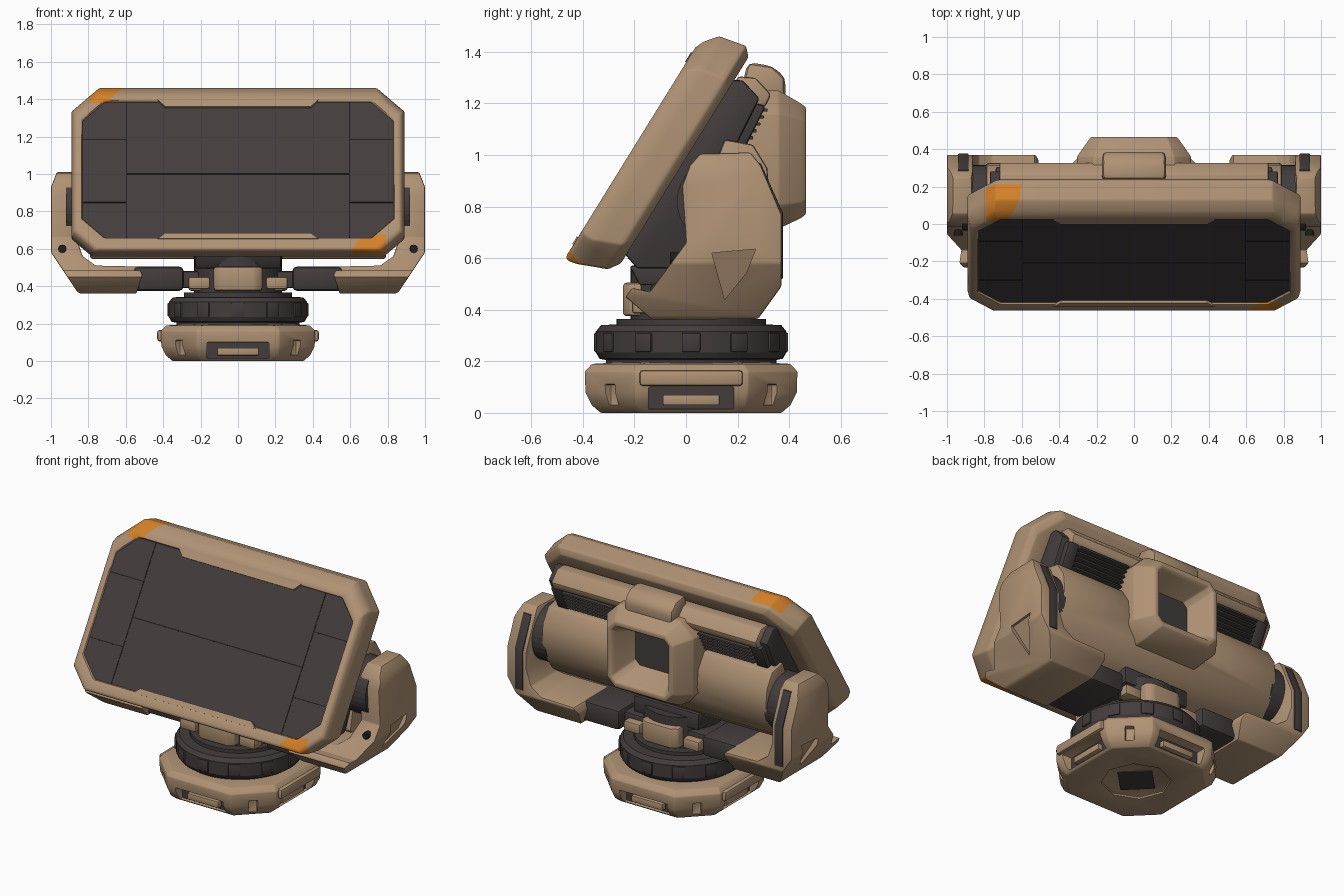
import bpy, bmesh, math
from mathutils import Vector

if "Cube" in bpy.data.objects:
    bpy.data.objects.remove(bpy.data.objects["Cube"])


def material(name, rgb):
    m = bpy.data.materials.new(name)
    m.diffuse_color = (*rgb, 1)
    m.use_nodes = True
    m.node_tree.nodes["Principled BSDF"].inputs["Base Color"].default_value = m.diffuse_color
    return m


TAN = material("tan", (.43, .287, .175))
DARK = material("dark_grey", (.056, .046, .045))
BLACK = material("groove_black", (.014, .013, .013))
ORANGE = material("orange", (.66, .22, .022))
CY = .02  # centre of the turntable in y


def finish(o, bevel=0, cutters=(), op='DIFFERENCE', seg=2):
    """Apply booleans and bevel, then smooth shade by angle."""
    for c in cutters:
        m = o.modifiers.new("cut", 'BOOLEAN')
        m.object, m.operation, m.solver = c, op, 'EXACT'
        c.hide_render = True
    if bevel:
        m = o.modifiers.new("bevel", 'BEVEL')
        m.width, m.segments, m.limit_method = bevel, seg, 'ANGLE'
        m.angle_limit = math.radians(28)
    dg = bpy.context.evaluated_depsgraph_get()
    me = bpy.data.meshes.new_from_object(o.evaluated_get(dg))
    o.modifiers.clear()
    o.data = me
    for c in cutters:
        bpy.data.objects.remove(c)
    bpy.ops.object.select_all(action='DESELECT')
    o.select_set(True)
    bpy.context.view_layer.objects.active = o
    bpy.ops.object.shade_smooth_by_angle(angle=math.radians(30))
    return o


def loft(name, rings, mat, close=False):
    """Skin equal-length rings of points; cap both ends unless closed."""
    bm = bmesh.new()
    vs = [[bm.verts.new(p) for p in r] for r in rings]
    n = len(vs[0])
    pairs = list(zip(vs, vs[1:])) + ([(vs[-1], vs[0])] if close else [])
    for a, b in pairs:
        for i in range(n):
            bm.faces.new((a[i], a[(i + 1) % n], b[(i + 1) % n], b[i]))
    if not close:
        bm.faces.new(vs[0])
        bm.faces.new(vs[-1])
    bmesh.ops.recalc_face_normals(bm, faces=bm.faces[:])
    me = bpy.data.meshes.new(name)
    bm.to_mesh(me)
    bm.free()
    me.materials.append(mat)
    o = bpy.data.objects.new(name, me)
    bpy.context.collection.objects.link(o)
    return o


def prism(name, axis, pts, a, b, mat):
    place = {'x': lambda p, d: (d, *p), 'y': lambda p, d: (p[0], d, p[1]), 'z': lambda p, d: (*p, d)}[axis]
    return loft(name, [[place(p, d) for p in pts] for d in (a, b)], mat)


def box(name, x, y, z, mat):
    return prism(name, 'z', [(x[0], y[0]), (x[1], y[0]), (x[1], y[1]), (x[0], y[1])], *z, mat)


def octo(hw, v0, v1, c0, c1):
    """Rectangle with clipped corners, c0 below and c1 above."""
    return [(-hw + c0, v0), (hw - c0, v0), (hw, v0 + c0), (hw, v1 - c1),
            (hw - c1, v1), (-hw + c1, v1), (-hw, v1 - c1), (-hw, v0 + c0)]


def circle(r, n=48, c=(0, CY)):
    return [(c[0] + r * math.cos(2 * math.pi * i / n), c[1] + r * math.sin(2 * math.pi * i / n)) for i in range(n)]


def turn(pts, a):
    """Rotate plan points about the turntable axis."""
    c, s = math.cos(a), math.sin(a)
    return [(x * c - y * s, CY + x * s + y * c) for x, y in pts]


def rect(x0, x1, w):
    return [(x0, -w), (x1, -w), (x1, w), (x0, w)]


def panel(name, pts, n0, n1, mat):
    return loft(name, [[tilt(p, n) for p in pts] for n in (n0, n1)], mat)


def tilt(p, n):
    """Panel space (x, up the panel, out of the panel) to world."""
    return (p[0], .526 * p[1] - .85 * n, .85 * p[1] + .526 * n)


# ---- Display frame: closed ring of clipped rectangles
prof = [(.83, .34, 1.19, .12, .12, .69), (.835, .335, 1.195, .12, .12, .715), (.865, .27, 1.225, .12, .12, .715),
        (.88, .26, 1.26, .12, .13, .70), (.89, .27, 1.31, .11, .15, .66), (.89, .315, 1.333, .11, .15, .55),
        (.86, .36, 1.30, .11, .15, .52), (.70, .50, 1.16, .11, .12, .52)]
frame = finish(loft("display_frame", [[tilt(p, r[5]) for p in octo(*r[:5])] for r in prof], TAN, True), .008)
# orange corner marks, cut into the frame by slanted lines
frame.data.materials.clear()
for m in (TAN, ORANGE):
    frame.data.materials.append(m)
bm = bmesh.new()
bm.from_mesh(frame.data)
U, N, X = Vector((0, .526, .85)), Vector((0, -.85, .526)), Vector((1, 0, 0))
for d, no in [(-1.45, X - .64 * U), (-.795, X.copy()), (.442, X - .64 * U), (.79, X.copy()),
              (.57, N), (.63, N), (1.18, U), (.352, U)]:
    bmesh.ops.bisect_plane(bm, geom=bm.verts[:] + bm.edges[:] + bm.faces[:],
                           plane_co=no * (d / no.length_squared), plane_no=no)
for f in bm.faces:
    c = f.calc_center_median()
    x, u, n = c.x, c.dot(U), c.dot(N)
    top = u > 1.18 and -.795 < x < -1.45 + .64 * u and n > .57
    low = u < .352 and .442 + .64 * u < x < .79 and n > .63
    f.material_index = int(top or low)
bm.to_mesh(frame.data)
bm.free()

# ---- Screen, its seams and the bezel lips
panel("screen", octo(.832, .338, 1.192, .12, .12), .66, .703, DARK)
seams = [(-.6, -.594, .34, 1.19), (.594, .6, .34, 1.19), (-.6, .6, .739, .746)]
for s in (-1, 1):
    for u in (.56, .955):
        seams.append((min(s * .6, s * .83), max(s * .6, s * .83), u, u + .006))
for x0, x1, u0, u1 in seams:
    panel("screen_seam", [(x0, u0), (x1, u0), (x1, u1), (x0, u1)], .70, .7045, BLACK)
panel("upper_lip", [(-.43, 1.2), (-.39, 1.156), (.39, 1.156), (.43, 1.2)], .69, .72, TAN)
panel("lower_lip", [(-.43, .325), (.43, .325), (.39, .36), (-.39, .36)], .69, .72, TAN)

# ---- Rear housing, drum, rail and vents
finish(prism("rear_housing", 'x', [(-.25, .63), (-.19, .56), (-.02, .56), (.21, 1.07), (.285, 1.22), (.22, 1.29),
                                   (.16, 1.29)], -.77, .77, DARK), .01)
finish(prism("housing_neck", 'x', [(-.22, .57), (-.18, .495), (.2, .495), (.2, .6)], -.23, .23, DARK), .01)
drum = [(.0, .57), (.02, .545), (.12, .56), (.22, .63), (.29, .73), (.325, .84), (.315, .95), (.26, 1.04),
        (.15, 1.06), (.05, .8)]
finish(prism("drum", 'x', drum, -.79, .79, TAN), .01,
       [box("throat_room", (-.2, .2), (.2, .6), (.8, 1.2), TAN)])
finish(prism("top_rail", 'x', [(.16, 1.2), (.2, 1.305), (.27, 1.30), (.33, 1.235), (.31, 1.19), (.24, 1.17)],
             -.72, .72, TAN), .012)
for s in (-1, 1):
    for i in range(5):
        y, z = .235 + i * .014, 1.06 + i * .027
        finish(box("vent_slat", sorted((s * .3, s * .66)), (y - .06, y + .025), (z, z + .013), DARK), .003)
    finish(prism("vent_end", 'x', [(.1, 1.03), (.23, 1.03), (.31, 1.19), (.2, 1.22)], s * .66, s * .74, DARK), .012)
    prism("pivot", 'x', circle(.175, 32, (.14, .82)), s * .77, s * .92, DARK)

# ---- Rear hood with open throat
hood = [(.31, .70, 1.25, .09, .20), (.305, .715, 1.25, .09, .36), (.245, .755, 1.20, .06, .445),
        (.23, .77, 1.185, .055, .465), (.203, .797, 1.158, .03, .465), (.188, .812, 1.143, .03, .44),
        (.145, .86, 1.10, .03, .29)]
finish(loft("rear_hood", [[(p[0], y, p[1]) for p in octo(h, a, b, c, c)] for h, a, b, c, y in hood], TAN), .006)
prism("throat_plate", 'y', octo(.145, .86, 1.10, .03, .03), .292, .299, DARK)
finish(prism("hood_cap", 'x', [(.2, 1.2), (.24, 1.36), (.335, 1.345), (.385, 1.30), (.385, 1.2)], -.17, .17, TAN), .025)

# ---- Yoke arms: side outline intersected with front outline
side = [(-.015, .88), (.015, .96), (.055, 1.005), (.25, 1.01), (.29, .96), (.37, .77), (.37, .49), (.28, .365),
        (-.13, .36), (-.235, .45), (-.21, .485), (-.14, .47), (.0, .66)]
front = [(.87, 1.02), (.965, 1.02), (1.0, .93), (1.0, .58), (.86, .37), (.83, .355), (.545, .355), (.51, .46),
         (.53, .505), (.76, .51), (.83, .56), (.865, .66), (.86, .96)]
notch = [(.1, .62), (.27, .635), (.235, .545), (.15, .44)]
for s in (-1, 1):
    arm = prism("yoke_arm", 'x', side, s * .3, s * 1.1, TAN)
    finish(arm, .018, [prism("arm_profile", 'y', [(s * x, z) for x, z in front], -.5, .5, TAN)], 'INTERSECT')
    face = [(min(1.0, 1.0 - (.58 - z) * .667), y, z) for y, z in notch]
    finish(arm, 0, [loft("arm_notch", [[(s * (x + d), y, z) for x, y, z in face] for d in (-.015, .2)], TAN)])
    # dark strip down the back of the arm
    finish(prism("arm_back_strip", 'x', [(.2, .97), (.29, .968), (.376, .775), (.376, .52), (.2, .52)],
                 s * .885, s * .942, DARK), .004)
    finish(box("yoke_link", sorted((s * .29, s * .56)), (-.14, .26), (.375, .505), DARK), .025)
    finish(box("link_shaft", sorted((s * .15, s * .32)), (-.08, .2), (.39, .48), DARK), .01)
    for z in (.87, .6):
        y = .012 if z > .8 else -.04
        prism("arm_bolt", 'y', circle(.022, 12, (s * .94, z)), y - .022, y + .04, BLACK)

# ---- Turntable hub
prism("hub_core", 'z', circle(.235), .33, .56, DARK)
prism("hub_collar", 'z', circle(.29), .33, .365, DARK)
for i in range(4):
    a = i * math.pi / 2
    pts = [(.15, -.13), (.24, -.13), (.265, -.09), (.265, .09), (.24, .13), (.15, .13)]
    finish(prism("hub_block", 'z', turn(pts, a), .375, .43 if i % 2 == 0 else .505, TAN), .015)
for s in (-1, 1):
    for y in (-.19, .19):
        finish(box("hub_wing", sorted((s * .15, s * .265)), (CY + y - .04, CY + y + .04), (.385, .45), TAN), .012)

# ---- Dark rotating ring with raised pads
ring = [(.33, .17), (.33, .205), (.355, .21), (.37, .235), (.37, .315), (.35, .34), (.26, .345)]
finish(loft("turn_ring", [[(x, y, z) for x, y in circle(r)] for r, z in ring], DARK))
for i in range(12):
    finish(prism("ring_pad", 'z', turn(rect(.34, .376, .036), i * math.pi / 6), .237, .31, DARK), .004)

# ---- Base: clipped square with a port on each side and a slot on each corner
base = [(.35, .15, 0), (.385, .17, .03), (.41, .19, .08), (.412, .19, .16), (.385, .18, .19), (.3, .13, .195)]
o = loft("base", [[(x, y + CY, z) for x, y in octo(h, -h, h, c, c)] for h, c, z in base], TAN)
cutters = [prism("underside_cut", 'z', circle(.2, 8), -.1, .012, TAN)]
for i in range(8):
    a = i * math.pi / 4
    r, w, z0, z1 = (.34, .165, .014, .10) if i % 2 == 0 else (.415, .025, .03, .11)
    cutters.append(prism("base_cut", 'z', turn(rect(r, .6, w), a), z0, z1, TAN))
    if i % 2 == 0:
        prism("port_back", 'z', turn(rect(.335, .344, .165), a), .014, .10, DARK)
        finish(prism("port_bar", 'z', turn(rect(.34, .375, .11), a), .03, .07, TAN), .005)
    if i % 4 == 0:
        finish(prism("base_rim", 'z', turn(rect(.36, .432, .2), a), .105, .165, TAN), .012)
finish(o, .008, cutters)
prism("underside_plate", 'z', circle(.14, 4), .006, .013, DARK)
